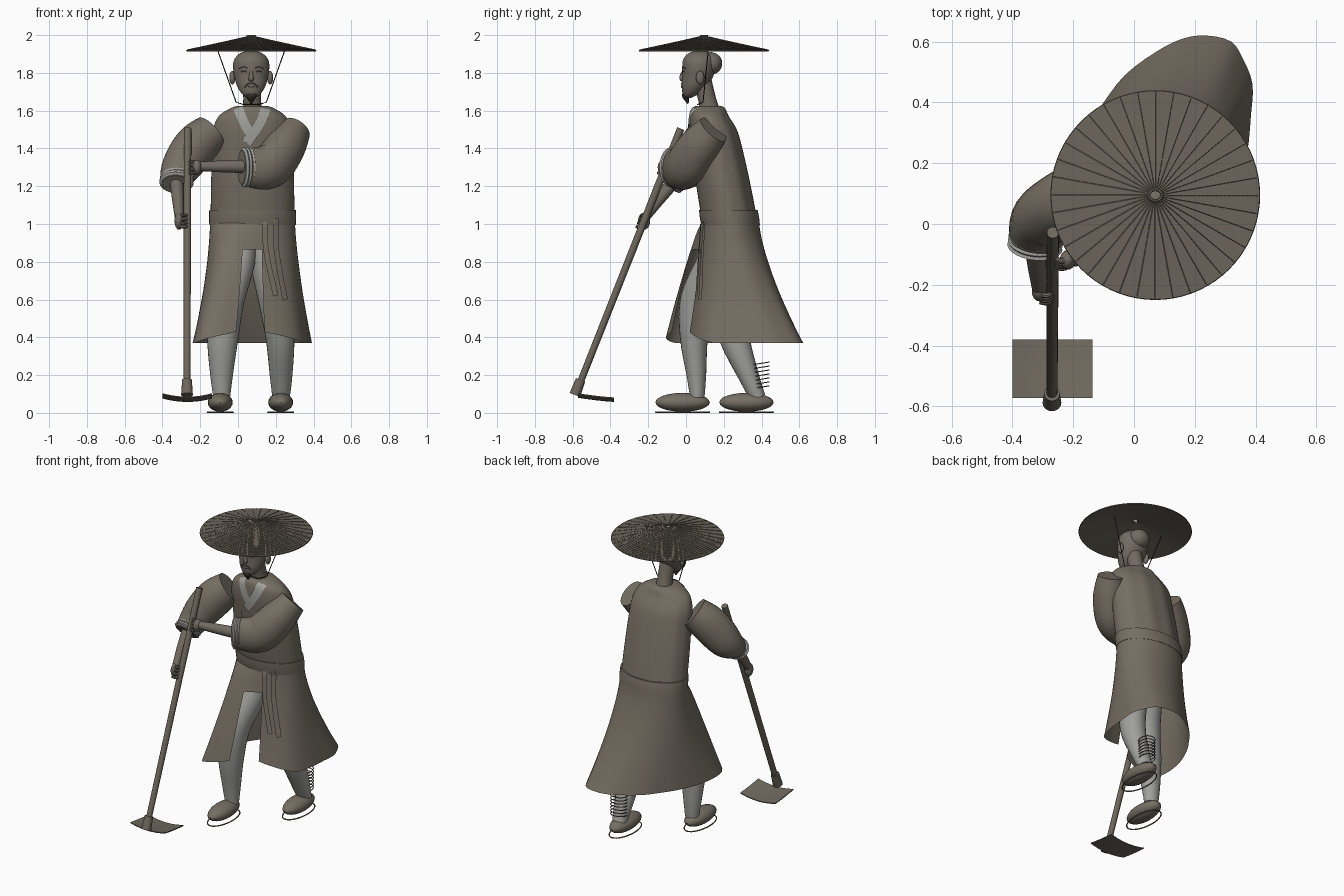
import bpy, math
from mathutils import Vector
from mathutils.bvhtree import BVHTree

if "Cube" in bpy.data.objects:
    bpy.data.objects.remove(bpy.data.objects["Cube"])

def material(name, r, g, b):
    m = bpy.data.materials.new(name)
    m.diffuse_color = (r, g, b, 1)
    m.use_nodes = True
    m.node_tree.nodes["Principled BSDF"].inputs["Base Color"].default_value = m.diffuse_color
    return m

ROBE = material("robe brown", .183, .158, .126)
LINEN = material("linen grey", .355, .357, .335)
SKIN = material("skin", .17, .146, .122)
HAIR = material("dark hair", .03, .026, .023)
STRAW = material("straw", .15, .13, .104)
WOOD = material("wood", .155, .134, .107)
IRON = material("iron", .165, .145, .116)

def make(name, verts, faces, *mats, angle=40):
    me = bpy.data.meshes.new(name)
    me.from_pydata([tuple(v) for v in verts], [], faces)
    for m in mats:
        me.materials.append(m)
    me.polygons.foreach_set("use_smooth", [True] * len(me.polygons))
    me.set_sharp_from_angle(angle=math.radians(angle))
    ob = bpy.data.objects.new(name, me)
    bpy.context.scene.collection.objects.link(ob)
    return ob

def spline(rows, n):
    """Catmull-Rom through tuples of any length."""
    out = []
    for i in range(len(rows) - 1):
        a, b, c, d = rows[max(i - 1, 0)], rows[i], rows[i + 1], rows[min(i + 2, len(rows) - 1)]
        for k in range(n):
            t = k / n
            out.append(tuple(.5 * (2 * q + (r - p) * t + (2 * p - 5 * q + 4 * r - s) * t * t
                       + (3 * q - p - 3 * r + s) * t ** 3) for p, q, r, s in zip(a, b, c, d)))
    return out + [tuple(rows[-1])]

def loft(name, rings, mat, caps=True, angle=40):
    n = len(rings[0])
    faces = [(j * n + i, j * n + (i + 1) % n, (j + 1) * n + (i + 1) % n, (j + 1) * n + i)
             for j in range(len(rings) - 1) for i in range(n)]
    if caps:
        faces += [tuple(reversed(range(n))), tuple(range((len(rings) - 1) * n, len(rings) * n))]
    return make(name, [v for r in rings for v in r], faces, mat, angle=angle)

def tube(name, rows, mat, n=20, sub=4):
    """Swept tube, rows are x, y, z, side radius, upper radius."""
    rows = spline(rows, sub) if sub > 1 else rows
    pts = [Vector(r[:3]) for r in rows]
    d = pts[-1] - pts[0]
    ref = Vector((0, 1, 0)) if abs(d.z) > .8 * d.length and d.length > .001 else Vector((0, 0, 1))
    rings = []
    for i, p in enumerate(pts):
        t = (pts[min(i + 1, len(pts) - 1)] - pts[max(i - 1, 0)]).normalized()
        s = t.cross(ref).normalized()
        u = s.cross(t)
        rings.append([p + s * rows[i][3] * math.cos(a) + u * rows[i][4] * math.sin(a)
                      for a in (-2 * math.pi * k / n for k in range(n))])
    return loft(name, [r[::-1] for r in rings], mat)

def stack(name, rows, mat, n=40, fold=0, sub=4, caps=True):
    """Horizontal ellipses, rows are z, x, y, x radius, y radius."""
    rings = []
    for z, x, y, rx, ry in spline(rows, sub):
        ring = []
        for k in range(n):
            a = 2 * math.pi * k / n
            f = 1 + fold * math.cos(10 * a) * max(0, math.sin(a))
            ring.append((x + rx * f * math.cos(a), y + ry * f * math.sin(a), z))
        rings.append(ring)
    return loft(name, rings, mat, caps)

def ball(name, c, r, mat):
    rows = []
    for k in range(13):
        a = math.pi * (k / 12 - .5)
        q = max(math.cos(a), .02)
        rows.append((c[2] + r[2] * math.sin(a), c[0], c[1], r[0] * q, r[1] * q))
    return stack(name, rows, mat, 24, sub=1)

def hoop(name, c, rx, ry, thick, mat, tilt=0, n=32):
    rows = [(c[0] + rx * math.cos(a), c[1] + ry * math.sin(a), c[2] + tilt * math.sin(a), thick, thick)
            for a in (2 * math.pi * k / n for k in range(n + 1))]
    return tube(name, rows, mat, 6, 1)

def strip(name, target, path, width, mat, off=.004):
    """Thin band laid on the front of a target; path is x, z pairs."""
    me = target.data
    tree = BVHTree.FromPolygons([v.co for v in me.vertices], [tuple(p.vertices) for p in me.polygons])
    pts = [Vector(p) for p in spline(path, 8)]
    verts, last = [], None
    for i, p in enumerate(pts):
        t = (pts[min(i + 1, len(pts) - 1)] - pts[max(i - 1, 0)]).normalized()
        for s in (-.5, 0, .5):
            q = p + Vector((-t.y, t.x)) * width * s
            hit = tree.ray_cast(Vector((q.x, -2, q.y)), Vector((0, 1, 0)))[0]
            last = hit.y if hit else (last if last is not None else .1)
            verts.append((q.x, last - off, q.y))
    faces = [(3 * i + k, 3 * i + k + 3, 3 * i + k + 4, 3 * i + k + 1)
             for i in range(len(pts) - 1) for k in (0, 1)]
    return make(name, verts, faces, mat)

# Robe body
torso = stack("robe_torso", [(1.0, .077, .235, .222, .148), (1.2, .077, .2, .22, .145),
    (1.4, .077, .165, .213, .135), (1.5, .075, .145, .207, .125), (1.57, .075, .125, .178, .103),
    (1.61, .075, .12, .12, .09), (1.624, .075, .12, .085, .07)], ROBE, 60, .02)
stack("belt", [(.995, .077, .236, .229, .155), (1.035, .077, .23, .23, .157),
               (1.075, .077, .224, .229, .155)], ROBE, 48)

# Skirt: waist ellipse blended into a swept hem, split at the front
hem = spline([(-.01, -.075), (-.12, -.105), (-.21, -.085), (-.24, .02), (-.22, .17), (-.16, .31), (-.1, .4),
    (-.03, .49), (.07, .565), (.16, .61), (.24, .62), (.32, .6), (.36, .54), (.39, .46), (.385, .36),
    (.37, .22), (.33, .11), (.25, .05), (.14, .02)], 3)
N, ROWS = len(hem), 16
verts, faces = [], []
for j in range(ROWS + 1):
    s = j / ROWS
    t = s ** 1.4
    for i, (hx, hy) in enumerate(hem):
        a = math.radians(-102 - 336 * i / (N - 1))
        wx, wy = .077 + .225 * math.cos(a), .235 + .152 * math.sin(a)
        low = .37 + .06 * max(0, 1 - min(i, N - 1 - i) / 7)
        ty = s ** (.72 + .68 * min(1, max(0, i - 6) / 9))   # striding knee pushes this panel forward
        verts.append((wx + (hx - wx) * t, wy + (hy - wy) * ty, 1.01 - s * (1.01 - low)))
for j in range(ROWS):
    for i in range(N if j < 4 else N - 1):
        k = (i + 1) % N
        faces.append((j * N + i, (j + 1) * N + i, (j + 1) * N + k, j * N + k))
skirt = make("robe_skirt", verts, faces, ROBE, angle=60)

# Sash tails, collar and front overlap
for path, w in (([(.14, 1.03), (.15, .85), (.2, .62)], .028), ([(.2, 1.03), (.205, .85), (.25, .6)], .028)):
    strip("sash_tail", skirt, path, w, ROBE, .012)
strip("collar_under", torso, [(.0, 1.615), (.03, 1.54), (.075, 1.46)], .05, LINEN, .005)
strip("collar_over", torso, [(.15, 1.615), (.115, 1.53), (.045, 1.43)], .055, LINEN, .008)
strip("front_overlap", torso, [(.02, 1.4), (-.01, 1.2), (-.09, 1.07)], .03, ROBE, .006)

# Sleeves with ridged cuffs
tube("right_sleeve", [(-.145, .12, 1.485, .1, .1), (-.225, .075, 1.41, .105, .118),
    (-.305, .015, 1.295, .1, .105), (-.325, -.06, 1.23, .085, .065)], ROBE, 28, 6)
tube("left_sleeve", [(.305, .145, 1.5, .08, .088), (.25, .065, 1.405, .1, .112),
    (.165, -.01, 1.305, .095, .12), (.04, -.075, 1.3, .06, .1)], ROBE, 28, 6)

def cuff(name, start, end, ra, rb):
    a, b = Vector(start), Vector(end)
    tube(name, [(*a.lerp(b, k / 6), ra + g, rb + g)
                for k, g in enumerate((-.004, .006, .0, .006, .0, .006, -.006))], LINEN, 28, 1)
    c = b + (b - a).normalized() * .003
    tube(name + "_lining", [(*b, ra - .008, rb - .008), (*c, ra - .01, rb - .01)], ROBE, 28, 1)

cuff("right_cuff", (-.322, -.04, 1.247), (-.327, -.082, 1.214), .085, .066)
cuff("left_cuff", (.072, -.06, 1.3), (.022, -.083, 1.3), .062, .1)

# Forearms and hands
tube("right_forearm", [(-.325, -.07, 1.22, .036, .036), (-.318, -.15, 1.12, .03, .03),
                       (-.312, -.21, 1.04, .024, .024)], SKIN)
tube("left_forearm", [(.05, -.08, 1.305, .036, .036), (-.09, -.1, 1.305, .031, .031),
                      (-.2, -.115, 1.305, .025, .025)], SKIN)
ball("right_hand", (-.312, -.222, 1.015), (.024, .032, .045), SKIN)
ball("left_hand", (-.218, -.118, 1.3), (.026, .032, .04), SKIN)
for k in range(4):
    z = .985 + .02 * k
    y = -.235 + .008 * k
    tube("right_finger", [(-.31, y - .02, z, .009, .009), (-.285, y - .024, z, .009, .009),
                          (-.265, y - .012, z, .007, .007)], SKIN, 8)
    z += .285
    y += .112
    tube("left_finger", [(-.222, y - .02, z, .009, .009), (-.245, y - .022, z, .009, .009),
                         (-.26, y - .008, z, .007, .007)], SKIN, 8)

# Trousers, shoes, soles
tube("right_trouser", [(.02, .22, .95, .08, .09), (.005, .15, .8, .085, .09), (-.05, .058, .6, .084, .088),
    (-.08, .042, .4, .082, .074), (-.087, .055, .2, .06, .052), (-.086, .06, .08, .044, .038)], LINEN, 24)
tube("left_trouser", [(.14, .23, .95, .08, .09), (.15, .215, .8, .085, .09), (.19, .22, .6, .083, .088),
    (.222, .255, .4, .076, .08), (.228, .33, .2, .06, .055), (.228, .38, .08, .046, .042)], LINEN, 24)
for side, x, y in (("right", -.094, -.018), ("left", .226, .32)):
    ball(side + "_shoe", (x, y, .056), (.066, .144, .05), ROBE)
    hoop(side + "_sole_edge", (x, y, .004), .068, .142, .004, ROBE)

# Cord wound behind the left shin
for k in range(7):
    hoop("shin_cord", (.226, .39, .135 + .021 * k), .05, .05, .003, ROBE, .008, 20)

# Head
tube("neck", [(.075, .13, 1.58, .055, .055), (.075, .112, 1.66, .047, .047), (.073, .085, 1.76, .05, .05)], SKIN)
head = stack("head", [(1.668, .07, .01, .022, .018), (1.69, .07, .025, .05, .043), (1.73, .07, .045, .075, .068),
    (1.78, .07, .062, .089, .082), (1.83, .07, .068, .096, .088), (1.87, .07, .07, .09, .085),
    (1.902, .07, .073, .062, .062), (1.918, .07, .073, .02, .02)], SKIN)
ball("hair_bun", (.07, .13, 1.85), (.066, .062, .06), SKIN)
tube("nose", [(.07, -.012, 1.815, .008, .006), (.07, -.022, 1.785, .011, .011),
              (.07, -.022, 1.768, .016, .012), (.07, -.01, 1.758, .01, .008)], SKIN, 12)
for s in (-1, 1):
    ball("ear", (.07 + s * .1, .075, 1.775), (.016, .022, .036), SKIN)
    strip("eyebrow", head, [(.07 + s * .02, 1.824), (.07 + s * .04, 1.832), (.07 + s * .066, 1.822)], .008, HAIR)
    strip("eye", head, [(.07 + s * .024, 1.806), (.07 + s * .04, 1.809), (.07 + s * .056, 1.806)], .01, HAIR)
    strip("moustache", head, [(.07 + s * .002, 1.746), (.07 + s * .02, 1.74), (.07 + s * .036, 1.722)], .011, HAIR)
strip("mouth", head, [(.052, 1.727), (.07, 1.725), (.088, 1.727)], .006, HAIR)
tube("beard", [(.07, .0, 1.7, .022, .012), (.07, -.003, 1.68, .03, .018), (.07, .005, 1.657, .017, .012),
               (.07, .01, 1.637, .004, .004)], HAIR, 12)

# Woven hat: stepped cone with a crown hole, ribs and rim
HX, HY, R = .07, .095, .341
def hat_z(r):
    return 1.996 - .076 * (r / R) ** .95
radii = [.02 + k * (R - .02) / 22 for k in range(23)]
profile = []
for a, b in zip(radii, radii[1:]):
    profile += [(a, hat_z(a)), (b, hat_z(b) + .0025)]
profile += [(r, hat_z(r) - .006) for r in reversed(radii)]
M, P = 72, len(profile)
verts = [(HX + r * math.cos(2 * math.pi * k / M), HY + r * math.sin(2 * math.pi * k / M), z)
         for r, z in profile for k in range(M)]
faces = [(j * M + i, (j + 1) % P * M + i, (j + 1) % P * M + (i + 1) % M, j * M + (i + 1) % M)
         for j in range(P) for i in range(M)]
make("straw_hat", verts, faces, STRAW, angle=30)
for k in range(36):
    a = 2 * math.pi * k / 36
    tube("hat_rib", [(HX + r * math.cos(a), HY + r * math.sin(a), hat_z(r) + .001, .0028, .0028)
                     for r in (.022, .12, .23, R)], STRAW, 5, 1)
hoop("hat_rim", (HX, HY, hat_z(R) - .002), R, R, .004, STRAW, n=72)
hoop("crown_ring", (HX, HY, 1.995), .021, .018, .005, STRAW)
tube("chin_cord", [(-.115, .12, 1.94, .0028, .0028), (-.01, .09, 1.645, .0028, .0028),
    (.03, .06, 1.632, .0028, .0028), (.11, .06, 1.632, .0028, .0028), (.15, .09, 1.645, .0028, .0028),
    (.255, .12, 1.94, .0028, .0028)], HAIR, 6, 1)

# Hoe
tube("hoe_handle", [(-.267, -.028, 1.505, .02, .02), (-.27, -.58, .11, .018, .018)], WOOD, 16, 1)
tube("hoe_socket", [(-.27, -.558, .175, .026, .026), (-.27, -.588, .095, .031, .03)], WOOD, 16, 1)
rings = []
for k in range(11):
    u = k / 5 - 1
    top = [(-.268 + .131 * u, -.572 + .192 * v, .07 + .018 * u * u + .016 * (1 - v) ** 1.5 - .006 * v)
           for v in (0, .25, .5, .75, 1)]
    rings.append(top + [(x, y, z - .006) for x, y, z in reversed(top)])
loft("hoe_blade", rings, IRON)
